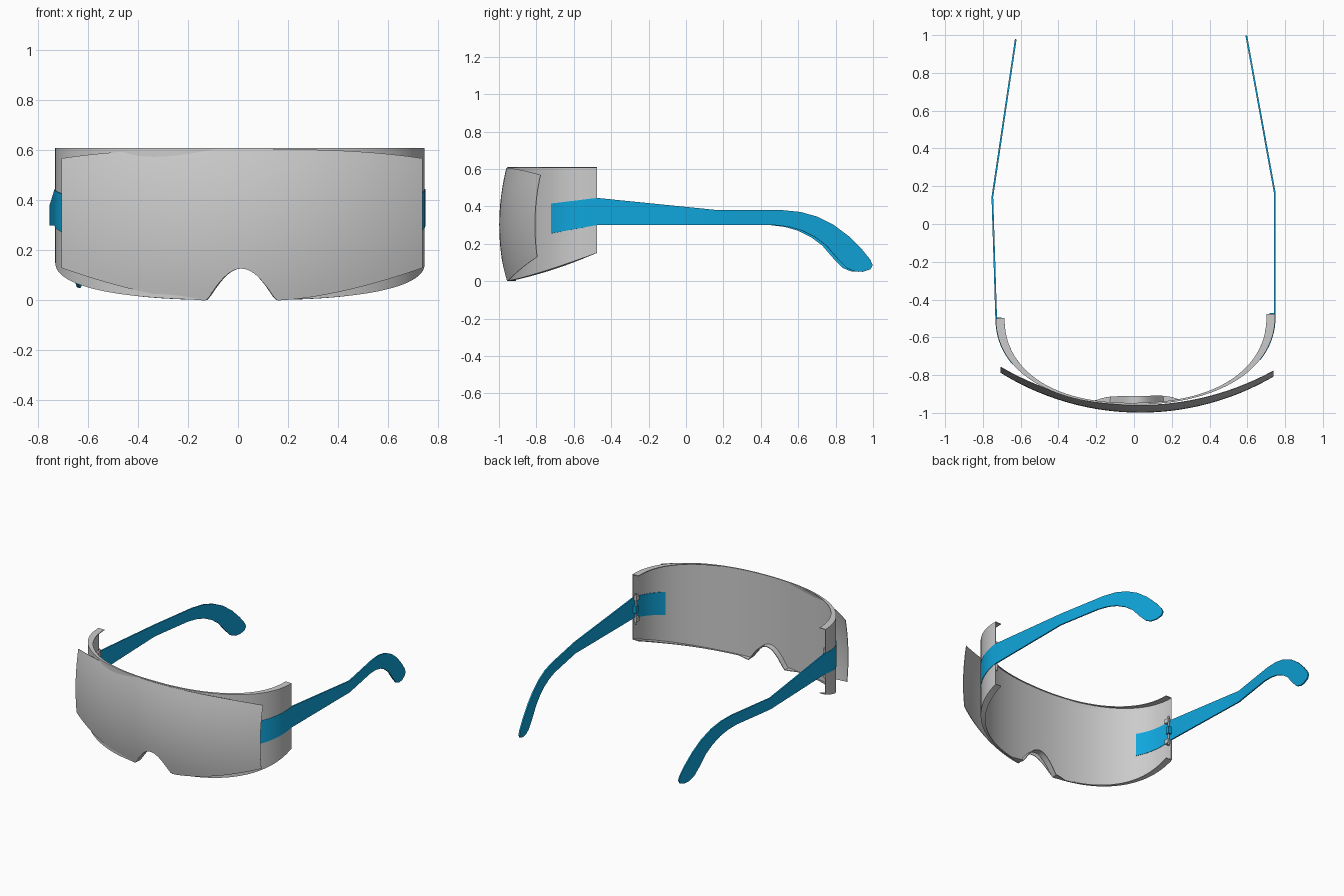
import bpy, bmesh, math
from mathutils import Matrix, Vector

cube = bpy.data.objects.get("Cube")
if cube:
    bpy.data.objects.remove(cube, do_unlink=True)

HALF, END_Y, DEPTH, POWER = 0.7375, -0.4875, 0.467, 2.2   # frame plan curve
BODY_TURN = Matrix.Rotation(0.016, 4, "Z")
LENS_TURN = Matrix.Translation((0.027, 0, 0)) @ Matrix.Rotation(-0.014, 4, "Z")


def material(name, color):
    mat = bpy.data.materials.new(name)
    mat.use_nodes = True
    mat.diffuse_color = color
    bsdf = mat.node_tree.nodes["Principled BSDF"]
    bsdf.inputs["Base Color"].default_value = color
    return mat


grey = material("light grey", (0.6, 0.6, 0.6, 1))
blue = material("bright blue", (0.005, 0.38, 0.72, 1))


def finish(name, bm, mat, turn, thickness=0.0):
    bm.transform(turn)
    mesh = bpy.data.meshes.new(name)
    bm.to_mesh(mesh)
    bm.free()
    mesh.materials.append(mat)
    obj = bpy.data.objects.new(name, mesh)
    bpy.context.collection.objects.link(obj)
    bpy.ops.object.select_all(action="DESELECT")
    obj.select_set(True)
    bpy.context.view_layer.objects.active = obj
    if thickness:
        solid = obj.modifiers.new("thickness", "SOLIDIFY")
        solid.thickness = thickness
        solid.offset = 0
        bpy.ops.object.modifier_apply(modifier=solid.name)
    bpy.ops.object.shade_smooth_by_angle(angle=math.radians(35))
    return obj


def sheet(columns, flip=False):
    """Join columns of points into a grid of quads."""
    bm = bmesh.new()
    grid = [[bm.verts.new(p) for p in col] for col in columns]
    for a, b in zip(grid, grid[1:]):
        for i in range(len(a) - 1):
            quad = (a[i], b[i], b[i + 1], a[i + 1])
            bm.faces.new(quad[::-1] if flip else quad)
    return bm


def notch(x):
    """Height of the nose cut-out."""
    return 0.127 * max(0.0, 1 - (x / 0.14) ** 2) ** 1.15


# Front lens: a shield curved both ways
def lens_column(x):
    t = abs(x) / 0.722
    radius = 1.4
    plan = -0.997 + radius - math.sqrt(radius ** 2 - x * x)
    low = 0.13 * max(0.0, (t - 0.19) / 0.81) ** 1.6 + notch(x)
    high = 0.605 - 0.037 * t ** 3
    column = []
    for i in range(17):
        z = low + (high - low) * i / 16
        column.append((x, plan + 0.037 * ((z - 0.3) / 0.3) ** 2, z))
    return column


COLS = 120
lens = sheet([lens_column(0.722 * (2 * i / COLS - 1)) for i in range(COLS + 1)])
finish("front_lens", lens, grey, LENS_TURN, 0.003)


# Wraparound frame: band with inward lips above and below
def frame_point(angle):
    c, s = math.cos(angle), math.sin(angle)
    x = -math.copysign(abs(c) ** (2 / POWER), c) * HALF
    return Vector((x, END_Y - DEPTH * max(s, 0) ** (2 / POWER), 0))


def frame_column(angle):
    p = frame_point(angle)
    step = 0.01
    a, b = max(angle - step, 0), min(angle + step, math.pi)
    along = (frame_point(b) - frame_point(a)).normalized()
    inward = Vector((-along.y, along.x, 0))
    lip = 0.008 + 0.036 * abs(p.x / HALF) ** 4
    nose = 0.035 * max(0.0, 1 - (p.x / 0.22) ** 4)
    rise = max(0.0, (p.y - END_Y + DEPTH) / DEPTH)
    low = Vector((0, 0, 0.15 * rise ** 1.15 + notch(p.x) + 0.003))
    high = Vector((0, 0, 0.607))
    return [p + low + inward * (lip + nose), p + low,
            p + high, p + high + inward * lip]


COLS = 192
frame = sheet([frame_column(math.pi * i / COLS) for i in range(COLS + 1)])
finish("wrap_frame", frame, grey, BODY_TURN, 0.005)


# Temples: thin strips that overlap the frame, bend inward and hook down
def temple_x(y):
    if y < END_Y:
        return HALF * (1 - ((END_Y - y) / DEPTH) ** POWER) ** (1 / POWER)
    if y < 0.155:
        return HALF + 0.01 * (y - END_Y) / (0.155 - END_Y)
    return 0.7475 - 0.1375 * (y - 0.155) / 0.835


TOP = [(-0.73, 0.415), (END_Y, 0.445), (0.155, 0.38), (0.5, 0.38),
       (0.6, 0.37), (0.69, 0.345), (0.78, 0.3), (0.86, 0.24),
       (0.93, 0.17), (0.975, 0.115), (0.988, 0.085), (0.975, 0.063)]
BOTTOM = [(-0.73, 0.255), (END_Y, 0.3), (0.155, 0.3), (0.46, 0.3),
          (0.54, 0.29), (0.61, 0.27), (0.68, 0.235), (0.74, 0.19),
          (0.8, 0.12), (0.85, 0.07), (0.89, 0.053), (0.935, 0.05)]


def temple_columns(side):
    columns = []
    pairs = list(zip(TOP, BOTTOM))
    for k, ((t0, b0), (t1, b1)) in enumerate(zip(pairs, pairs[1:])):
        steps = 10 if k == 0 else 3
        last = k == len(pairs) - 2
        for i in range(steps + last):
            f = i / steps
            top, bottom = Vector(t0).lerp(t1, f), Vector(b0).lerp(b1, f)
            column = []
            for j in range(5):
                y, z = bottom.lerp(top, j / 4)
                column.append((side * temple_x(y), y, z))
            columns.append(column)
    return columns


def box(name, center, size, mat):
    bm = bmesh.new()
    place = Matrix.Translation(center) @ Matrix.Diagonal((*size, 1))
    bmesh.ops.create_cube(bm, size=1, matrix=place)
    finish(name, bm, mat, BODY_TURN)


for label, side in (("left", 1), ("right", -1)):
    strip = sheet(temple_columns(side), flip=side < 0)
    finish(label + "_temple", strip, blue, BODY_TURN, 0.009)

    # Hinge: upright pin, two lugs and a knuckle inside the frame end
    pin = bmesh.new()
    bmesh.ops.create_cone(pin, cap_ends=True, segments=12, radius1=0.007,
                          radius2=0.007, depth=0.21,
                          matrix=Matrix.Translation((side * 0.722, -0.5, 0.365)))
    finish(label + "_hinge_pin", pin, grey, BODY_TURN)
    for place, z in (("lower", 0.29), ("upper", 0.44)):
        box(f"{label}_{place}_hinge_lug", (side * 0.724, -0.51, z),
            (0.022, 0.03, 0.03), grey)
    box(label + "_hinge_knuckle", (side * 0.722, -0.495, 0.365),
        (0.026, 0.025, 0.05), blue)
